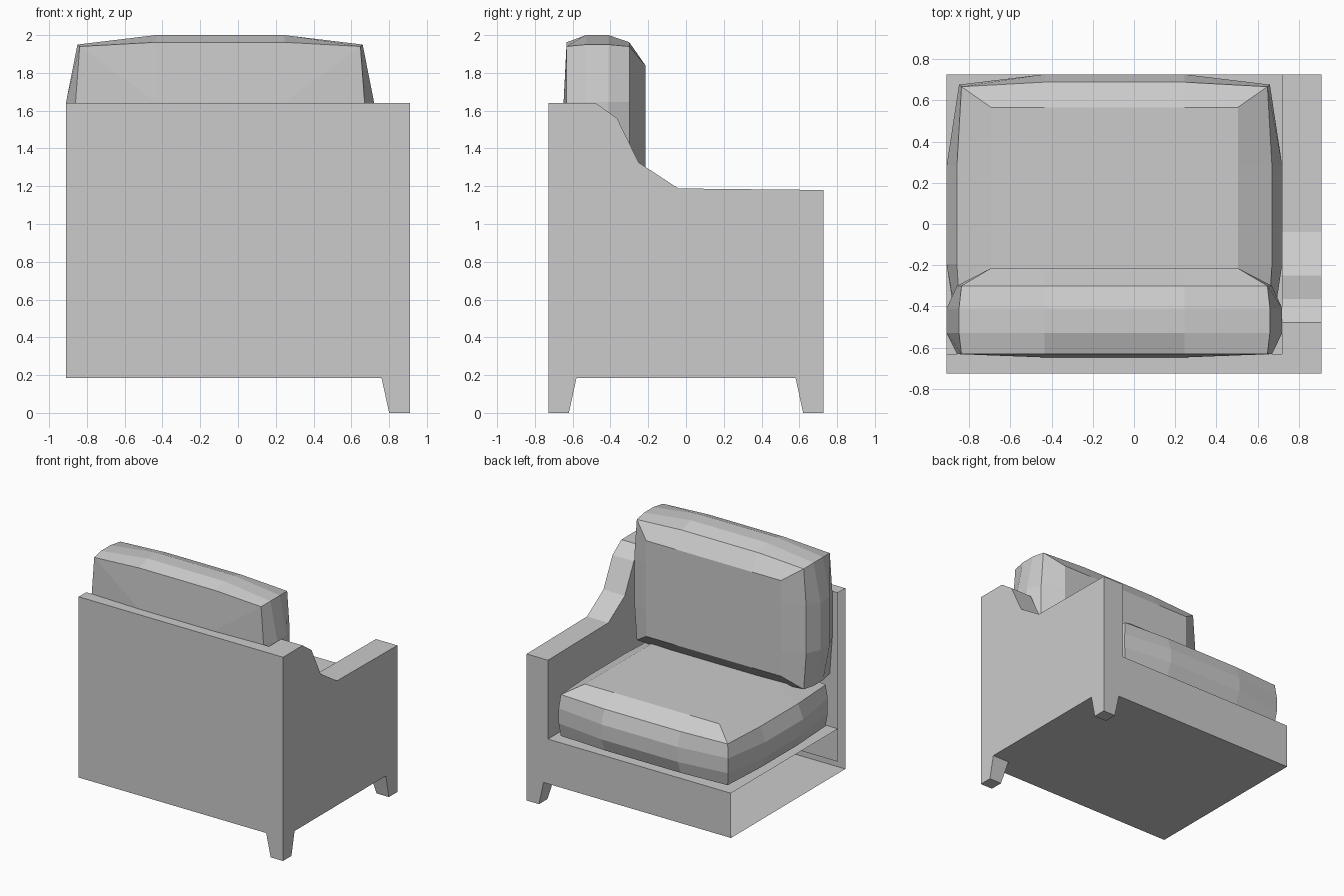
import bpy, bmesh

if "Cube" in bpy.data.objects:
    bpy.data.objects.remove(bpy.data.objects["Cube"])

L, R, ARM = -0.91, 0.91, 0.72          # left end, right end, arm inner side
FRONT, BACK, INNER = 0.727, -0.727, -0.632
FLOOR, DECK, TOP = 0.185, 0.545, 1.64


def make(name, verts, faces, recalc=True):
    me = bpy.data.meshes.new(name)
    bm = bmesh.new()
    vs = [bm.verts.new(v) for v in verts]
    for f in faces:
        bm.faces.new([vs[i] for i in f])
    if recalc:
        bmesh.ops.recalc_face_normals(bm, faces=bm.faces)
    bm.to_mesh(me)
    bm.free()
    ob = bpy.data.objects.new(name, me)
    bpy.context.collection.objects.link(ob)
    return ob


def sheet(name, path, x0, x1):
    """Sweep an open or closed (y, z) path along x, leaving the ends open."""
    n = len(path)
    verts = [(x, y, z) for x in (x0, x1) for y, z in path]
    return make(name, verts, [(i, i + 1, n + i + 1, n + i) for i in range(n - 1)], False)


# Base and backrest: hollow shell, open at the joining (left) end
sheet("back_shell", [(INNER, 0.28), (INNER, TOP), (BACK, TOP), (BACK, FLOOR),
                     (FLOOR * 0, FLOOR), (FRONT, FLOOR), (FRONT, DECK)], L, ARM)
sheet("seat_deck", [(FRONT, DECK), (INNER, DECK)], L, ARM)

# Arm: side profile swept across its thickness, inner panel only above the deck
slope = [(-0.478, TOP), (-0.365, 1.56), (-0.25, 1.325), (-0.04, 1.188), (FRONT, 1.18)]
prof = [(BACK, FLOOR), (BACK, TOP)] + slope + [(FRONT, FLOOR)]
inner = [(INNER, DECK), (INNER, TOP)] + slope + [(FRONT, DECK)]
n = len(prof)
verts = [(ARM, *p) for p in prof] + [(R, *p) for p in prof]
faces = [(i, (i + 1) % n, n + (i + 1) % n, n + i) for i in range(n)]
faces.append(tuple(range(n, 2 * n)))
make("arm", verts, faces)
make("arm_inner_panel", [(ARM, *p) for p in inner], [tuple(reversed(range(len(inner))))], False)

# Tapered corner legs under the arm
for name, s in (("front_leg", 1), ("rear_leg", -1)):
    ring = lambda x, y, z: [(x, s * FRONT, z), (R, s * FRONT, z), (R, s * y, z), (x, s * y, z)]
    make(name, ring(0.80, 0.62, 0) + ring(0.76, 0.58, FLOOR),
         [(0, 1, 2, 3), (4, 5, 6, 7)] + [(i, (i + 1) % 4, 4 + (i + 1) % 4, 4 + i) for i in range(4)])


def outline(cu, cv, bu, bv, mu, mv):
    """Twelve-point cushion outline: corners c, bulged side points b at offsets m."""
    return [(-cu, -cv), (-mu, -bv), (mu, -bv), (cu, -cv), (bu, -mv), (bu, mv),
            (cu, cv), (mu, bv), (-mu, bv), (-cu, cv), (-bu, mv), (-bu, -mv)]


def cushion(name, hv, place):
    """Stack outlines through the thickness: full rear face, inset flat front face."""
    hu, mu, mv = 0.815, 0.34, hv * 0.35
    cu, cv = hu - 0.06, hv - 0.05
    rim = outline(cu - 0.012, cv - 0.01, cu + 0.01, cv + 0.012, mu, mv)
    mid = outline(cu, cv, hu, hv, mu, mv)
    flat = outline(0.6, hv - 0.16, 0.6, hv - 0.16, mu, mv)
    verts = []
    for pts, t in ((rim, 0.008), (mid, 0.11), (mid, 0.23), (rim, 0.34), (flat, 0.425)):
        verts += [place(u, v, t) for u, v in pts]
    faces = [(12 * k + i, 12 * k + (i + 1) % 12, 12 * k + 12 + (i + 1) % 12, 12 * k + 12 + i)
             for k in range(4) for i in range(12)]
    faces.append(tuple(range(48, 60)))
    # Slightly domed rear face
    verts += [place(u, v, -0.008) for u, v in ((-mu, -mv), (mu, -mv), (mu, mv), (-mu, mv))]
    faces.append((60, 61, 62, 63))
    for k in range(4):
        a, p, q = 3 * k, 60 + k, 60 + (k + 1) % 4
        faces += [(a, a + 1, p), (a + 1, a + 2, q, p), (a, p, (a + 11) % 12)]
    return make(name, verts, faces)


CX = (L + ARM) / 2
cushion("seat_cushion", 0.683, lambda u, v, t: (CX + u, 0.044 + v, 0.56 + t))
cushion("back_cushion", 0.545, lambda u, v, t: (CX + u, -0.64 + t, 1.455 + v))
